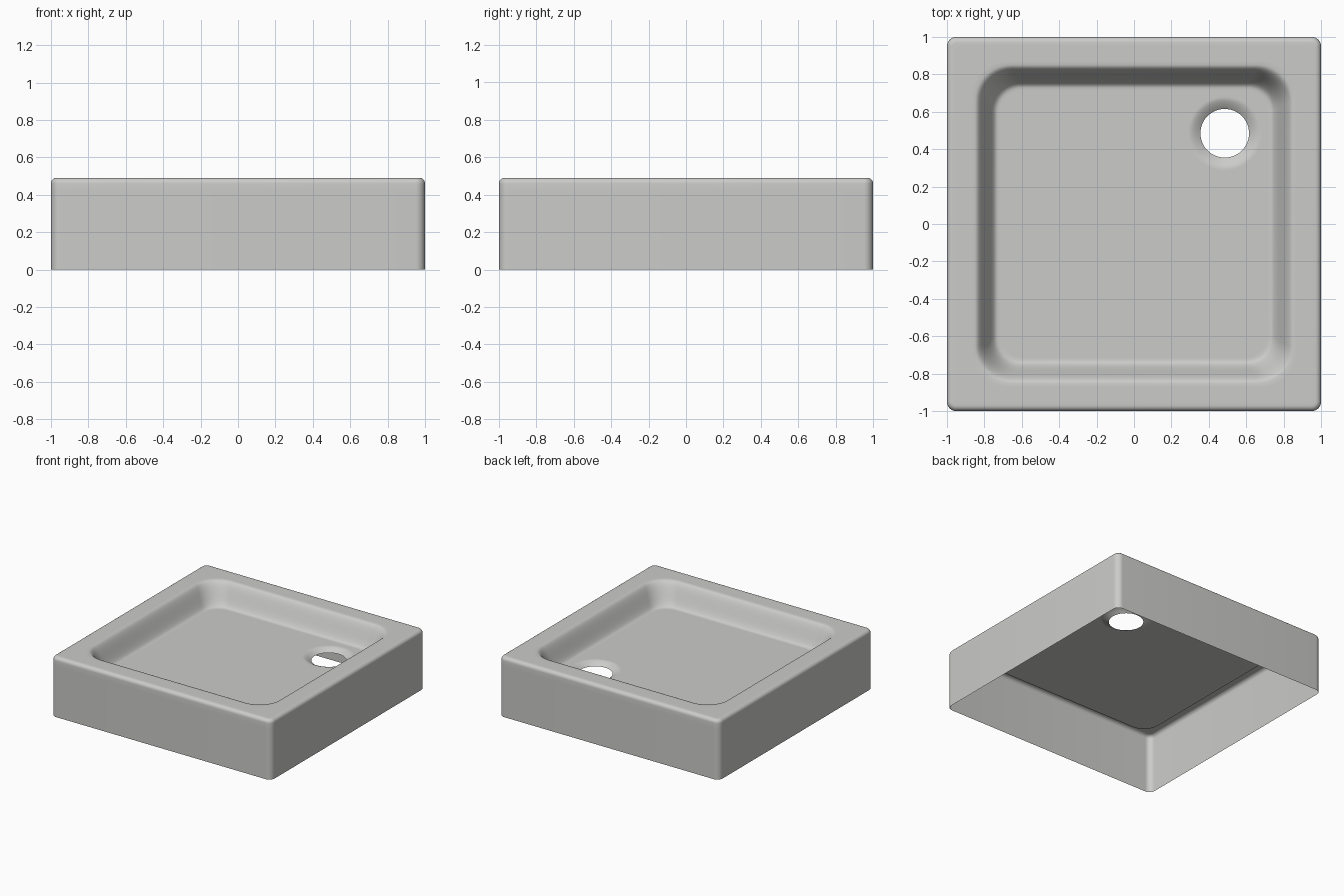
import bpy
import bmesh
from math import sin, cos, pi, radians
from mathutils import Vector

cube = bpy.data.objects.get("Cube")
if cube:
    bpy.data.objects.remove(cube, do_unlink=True)

TOP, FLOOR, DRAIN_Z = 0.49, 0.315, 0.285
DRAIN = Vector((0.485, 0.485))

grey = bpy.data.materials.new("light_grey")
grey.use_nodes = True
colour = (0.60, 0.60, 0.585, 1)
grey.diffuse_color = colour
grey.node_tree.nodes["Principled BSDF"].inputs["Base Color"].default_value = colour

bm = bmesh.new()


def rounded_square(half, radius, z, steps=10):
    """Ring of vertices around a square with rounded corners."""
    ring = []
    for corner in range(4):
        mid = pi / 4 + corner * pi / 2
        cx = (half - radius) * (1 if cos(mid) > 0 else -1)
        cy = (half - radius) * (1 if sin(mid) > 0 else -1)
        for i in range(steps + 1):
            a = mid - pi / 4 + i / steps * pi / 2
            ring.append(bm.verts.new((cx + radius * cos(a), cy + radius * sin(a), z)))
    return ring


def circle(radius, z, count=48):
    return [bm.verts.new((DRAIN.x + radius * cos(i * 2 * pi / count),
                          DRAIN.y + radius * sin(i * 2 * pi / count), z))
            for i in range(count)]


def skin(rings):
    """Join successive rings with quads."""
    for a, b in zip(rings, rings[1:]):
        for i in range(len(a)):
            j = (i + 1) % len(a)
            bm.faces.new((a[i], a[j], b[j], b[i]))


def ring_edges(ring):
    return [bm.edges.get((v, ring[i - 1])) for i, v in enumerate(ring)]


# Outer skirt with a rounded top edge
edge = 0.03
profile = [(1, 0.05, 0), (1, 0.05, 0.42)]
for i in range(7):
    a = i / 6 * pi / 2
    inset = edge * (1 - cos(a))
    profile.append((1 - inset, 0.05 - inset, TOP - edge + edge * sin(a)))
profile += [(0.95, 0.03, TOP), (0.87, 0.19, TOP)]

# Soft S-shaped basin wall
for i in range(13):
    t = i / 12
    s = t * t * (3 - 2 * t)
    profile.append((0.85 - 0.12 * t, 0.19 - 0.06 * t, TOP + (FLOOR - TOP) * s))
profile.append((0.715, 0.12, FLOOR))
tray_rings = [rounded_square(*p) for p in profile]
skin(tray_rings)

# Dished recess around the open drain hole
drain_rings = [circle(0.2, FLOOR)]
for i in range(8):
    t = i / 7
    drain_rings.append(circle(0.19 - 0.06 * t, FLOOR + (DRAIN_Z - FLOOR) * t ** 1.5))
skin(drain_rings)

# Flat floor between basin wall and recess
bmesh.ops.triangle_fill(bm, use_beauty=True, use_dissolve=False, normal=(0, 0, 1),
                        edges=ring_edges(tray_rings[-1]) + ring_edges(drain_rings[0]))
bmesh.ops.recalc_face_normals(bm, faces=bm.faces)
if sum(f.normal.z * f.calc_area() for f in bm.faces) < 0:
    bmesh.ops.reverse_faces(bm, faces=bm.faces)

mesh = bpy.data.meshes.new("shower_tray")
bm.to_mesh(mesh)
bm.free()
mesh.materials.append(grey)
tray = bpy.data.objects.new("shower_tray", mesh)
bpy.context.collection.objects.link(tray)
bpy.context.view_layer.objects.active = tray
tray.select_set(True)
bpy.ops.object.shade_smooth_by_angle(angle=radians(50))
